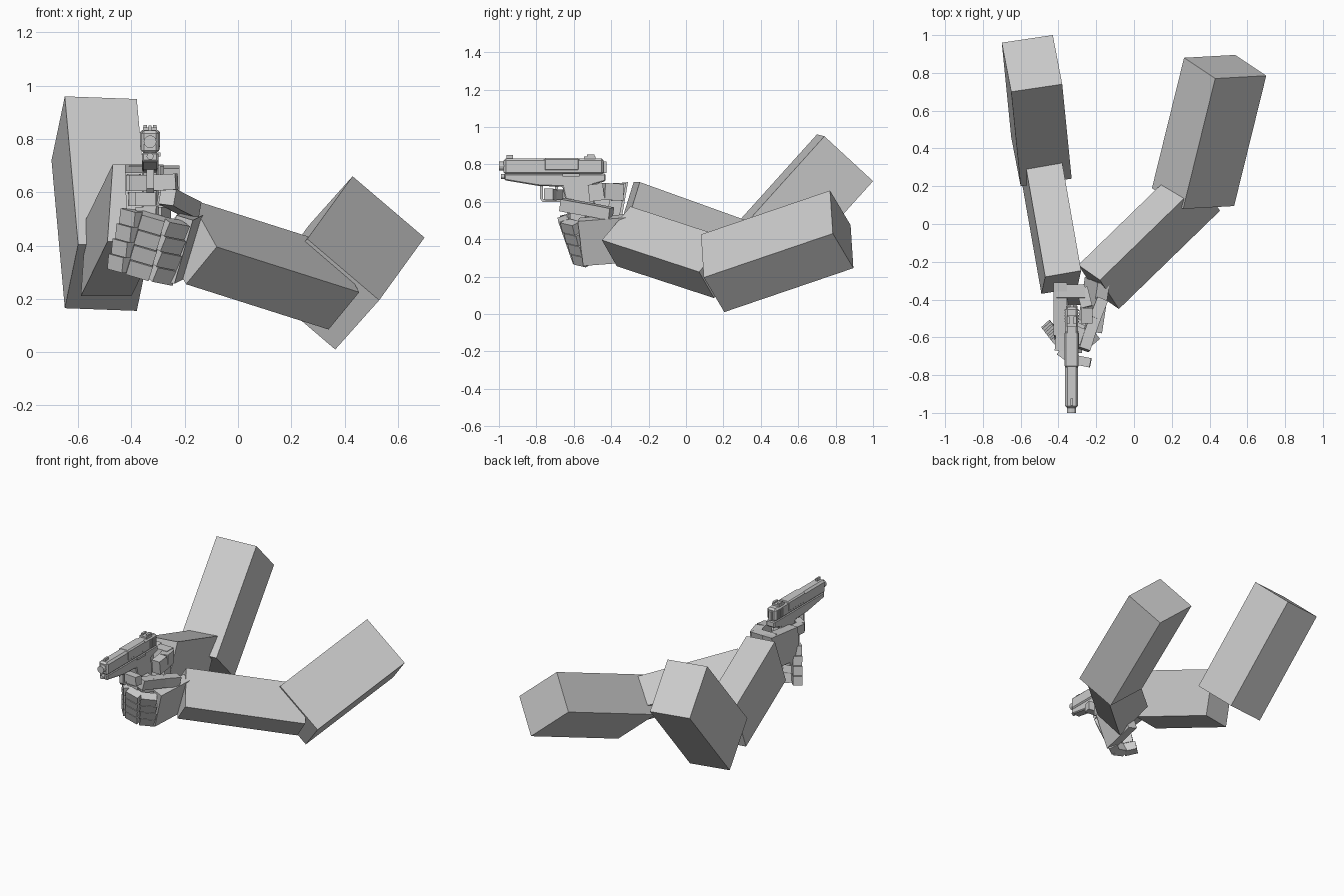
import bpy, bmesh
from math import radians
from mathutils import Vector, Matrix

cube = bpy.data.objects.get("Cube")
if cube:
    bpy.data.objects.remove(cube, do_unlink=True)

grey = bpy.data.materials.new("plain grey")
grey.use_nodes = True
COLOUR = (0.6, 0.6, 0.6, 1)
grey.diffuse_color = COLOUR
grey.node_tree.nodes["Principled BSDF"].inputs["Base Color"].default_value = COLOUR

GUN_X = -0.33


def finish(name, bm, bevel=0):
    bmesh.ops.recalc_face_normals(bm, faces=bm.faces)
    mesh = bpy.data.meshes.new(name)
    bm.to_mesh(mesh)
    bm.free()
    mesh.materials.append(grey)
    ob = bpy.data.objects.new(name, mesh)
    bpy.context.scene.collection.objects.link(ob)
    if bevel:
        mod = ob.modifiers.new("chamfer", "BEVEL")
        mod.width, mod.segments = bevel, 1
        mod.limit_method, mod.angle_limit = "ANGLE", radians(50)
    return ob


def slab(name, corner, a, b, c):
    """Block from one corner and three edge vectors."""
    a, b, c = Vector(a), Vector(b), Vector(c)
    m = Matrix((a, b, c)).transposed().to_4x4()
    m.translation = Vector(corner) + (a + b + c) / 2
    bm = bmesh.new()
    bmesh.ops.create_cube(bm, size=1, matrix=m)
    return finish(name, bm)


def bone(name, start, end, side, width, thick):
    """Block running between two points, with its width along side."""
    start, end, side = Vector(start), Vector(end), Vector(side)
    run = end - start
    side = (side - run * side.dot(run) / run.length_squared).normalized() * width
    up = run.cross(side).normalized() * thick
    return slab(name, start - side / 2 - up / 2, run, side, up)


def chain(name, points, side, width, thick):
    for i in range(len(points) - 1):
        bone(f"{name}_segment_{i + 1}", points[i], points[i + 1], side, width, thick)


def box(name, x, y, z, bevel=0):
    """Block from ranges, with x measured from the pistol's middle."""
    ob = slab(name, (GUN_X + x[0], y[0], z[0]), (x[1] - x[0], 0, 0),
              (0, y[1] - y[0], 0), (0, 0, z[1] - z[0]))
    if bevel:
        mod = ob.modifiers.new("chamfer", "BEVEL")
        mod.width, mod.segments = bevel, 1
    return ob


def plate(name, profile, half, bevel=0):
    """Side profile in y and z, extruded across the pistol."""
    bm = bmesh.new()
    face = bm.faces.new([bm.verts.new((GUN_X - half, y, z)) for y, z in profile])
    grown = bmesh.ops.extrude_face_region(bm, geom=[face])["geom"]
    moved = [v for v in grown if isinstance(v, bmesh.types.BMVert)]
    bmesh.ops.translate(bm, verts=moved, vec=(2 * half, 0, 0))
    return finish(name, bm, bevel)


def tube(name, y0, y1, z, radius, sides=12):
    bm = bmesh.new()
    m = Matrix.Translation((GUN_X, (y0 + y1) / 2, z)) @ Matrix.Rotation(radians(90), 4, "X")
    bmesh.ops.create_cone(bm, cap_ends=True, segments=sides, radius1=radius,
                          radius2=radius, depth=y1 - y0, matrix=m)
    return finish(name, bm)


# Arms
slab("left_upper_arm", (0.43, 0.77, 0.66), (0.27, 0.015, -0.23),
     (-0.165, 0.11, -0.185), (-0.17, -0.69, -0.235))
slab("left_forearm", (-0.18, -0.297, 0.575), (0.10, -0.153, -0.18),
     (-0.115, 0.08, -0.14), (0.535, 0.52, -0.17))
slab("right_upper_arm", (-0.65, 0.70, 0.96), (0.27, 0.04, -0.01),
     (-0.05, 0.26, -0.24), (0.05, -0.50, -0.555))
slab("right_forearm", (-0.47, -0.28, 0.705), (0.19, 0.033, 0),
     (-0.02, -0.09, -0.29), (-0.10, 0.57, -0.205))

# Left hand: palm and four fingers wrapped round the front
across = Vector((-0.24, 0.32, -0.92)).normalized()
middle = across * 0.125
bone("left_palm", Vector((-0.165, -0.34, 0.52)) + middle,
     Vector((-0.205, -0.60, 0.50)) + middle, across, 0.25, 0.065)
path = [Vector(p) for p in ((-0.20, -0.59, 0.485), (-0.275, -0.655, 0.50),
                            (-0.36, -0.66, 0.525), (-0.415, -0.60, 0.54))]
for i, finger in enumerate(("index", "middle", "ring", "little")):
    shift = across * (0.03 + 0.062 * i)
    chain("left_" + finger, [p + shift for p in path], across, 0.058, 0.058)
chain("left_thumb", [(-0.17, -0.40, 0.535), (-0.21, -0.50, 0.555),
                     (-0.24, -0.585, 0.57), (-0.265, -0.665, 0.585)],
      (0.2, 0.2, 1), 0.065, 0.06)

# Right hand: palm, web behind the grip, thumb and fingers
slab("right_palm", (-0.425, -0.31, 0.705), (0.07, 0, 0), (0.0, -0.28, -0.03), (0.01, -0.04, -0.23))
slab("right_palm_heel", (-0.41, -0.32, 0.70), (0.15, 0, 0), (0, -0.07, 0), (0, -0.04, -0.2))
chain("right_thumb", [(-0.275, -0.34, 0.65), (-0.25, -0.44, 0.655), (-0.25, -0.52, 0.645)],
      (0, 0, 1), 0.09, 0.06)
chain("right_index", [(-0.39, -0.57, 0.64), (-0.395, -0.67, 0.635),
                      (-0.33, -0.715, 0.635), (-0.23, -0.735, 0.64)], (0, 0, 1), 0.06, 0.05)
for i, finger in enumerate(("middle", "ring", "little")):
    y, z = 0.02 * i, 0.575 - 0.058 * i
    chain("right_" + finger, [(-0.39, -0.56 + y, z), (-0.385, -0.63 + y, z),
                              (-0.31, -0.63 + y, z), (-0.275, -0.55 + y, z)],
          (0, 0, 1), 0.054, 0.05)

# Pistol slide, barrel and sights
box("slide", (-0.034, 0.034), (-0.975, -0.44), (0.745, 0.832), 0.012)
box("slide_cover", (-0.037, 0.037), (-0.76, -0.57), (0.765, 0.834), 0.008)
tube("barrel", -1.0, -0.95, 0.79, 0.024)
tube("recoil_rod", -0.99, -0.94, 0.735, 0.013)
box("front_sight", (-0.006, 0.006), (-0.96, -0.925), (0.825, 0.85))
box("rear_sight_base", (-0.026, 0.026), (-0.545, -0.485), (0.825, 0.843))
for side in (-1, 1):
    c = side * 0.018
    box("rear_sight_post", (c - 0.007, c + 0.007), (-0.53, -0.49), (0.84, 0.853))
    for i in range(5):
        y = -0.52 + 0.015 * i
        box("slide_rib", (side * 0.035 - 0.003, side * 0.035 + 0.003),
            (y, y + 0.007), (0.76, 0.815))
box("hammer", (-0.01, 0.01), (-0.45, -0.425), (0.755, 0.815))
box("slide_catch", (0.03, 0.04), (-0.66, -0.57), (0.735, 0.75))

# Pistol frame, grip and trigger guard
plate("frame", [(-0.97, 0.75), (-0.97, 0.715), (-0.79, 0.685), (-0.66, 0.68),
                (-0.61, 0.45), (-0.47, 0.45), (-0.50, 0.69), (-0.43, 0.71),
                (-0.43, 0.75)], 0.031, 0.006)
plate("trigger_guard", [(-0.78, 0.69), (-0.78, 0.615), (-0.765, 0.598), (-0.655, 0.598),
                        (-0.64, 0.612), (-0.765, 0.615), (-0.765, 0.69)], 0.014)
plate("trigger", [(-0.70, 0.69), (-0.705, 0.63), (-0.695, 0.63), (-0.68, 0.69)], 0.008)
